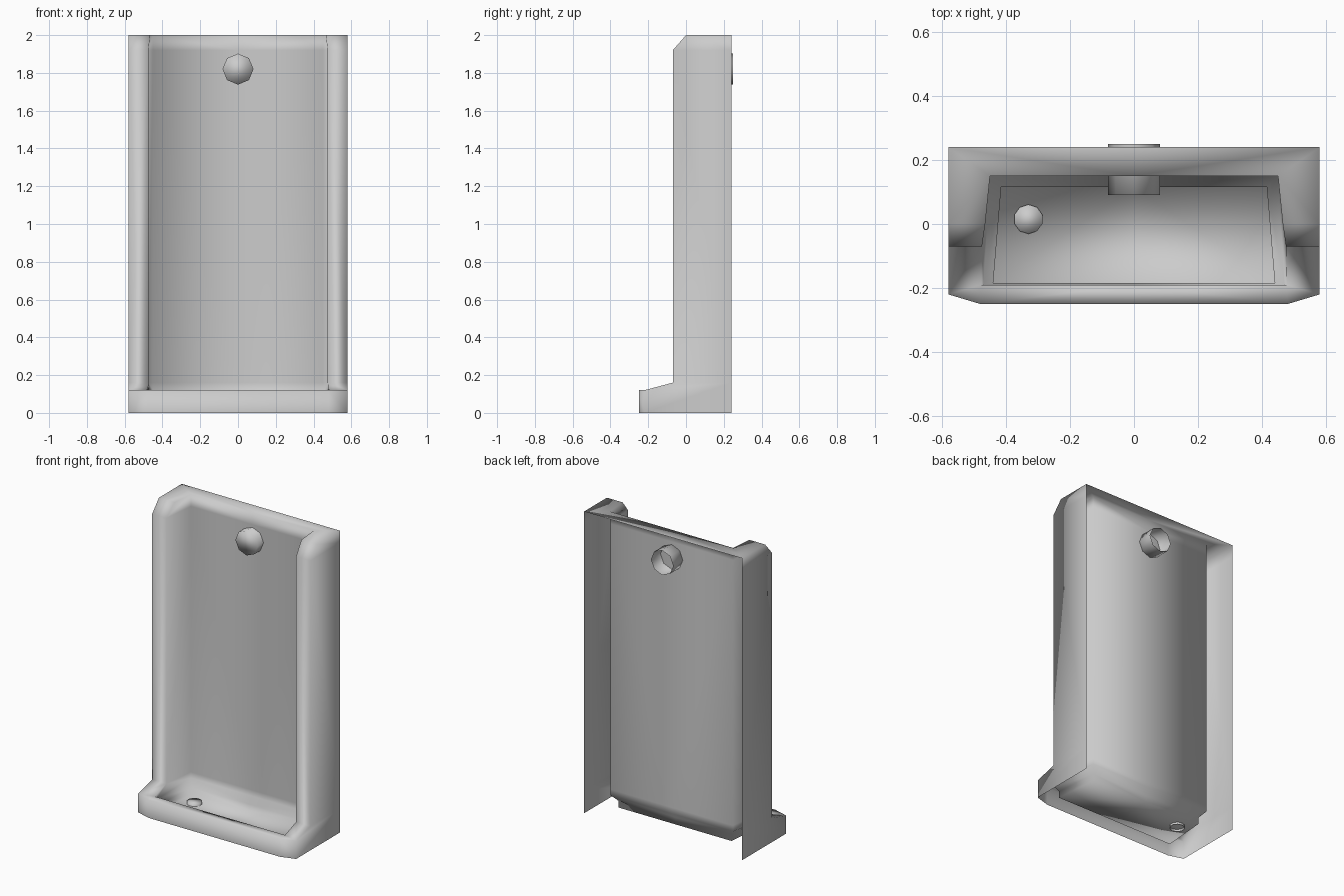
import bpy, bmesh, math
from mathutils import Matrix, Vector

if "Cube" in bpy.data.objects:
    bpy.data.objects.remove(bpy.data.objects["Cube"], do_unlink=True)

grey = bpy.data.materials.new("light_grey")
grey.use_nodes = True
colour = (0.6, 0.6, 0.6, 1)
grey.diffuse_color = colour
grey.node_tree.nodes["Principled BSDF"].inputs["Base Color"].default_value = colour


def add_object(name, bm, smooth=True):
    mesh = bpy.data.meshes.new(name)
    for f in bm.faces:
        f.smooth = smooth
    bm.to_mesh(mesh)
    bm.free()
    obj = bpy.data.objects.new(name, mesh)
    bpy.context.collection.objects.link(obj)
    mesh.materials.append(grey)
    return obj


# Half of the open-backed shell: named corner points
W = 0.58
points = {
    # outer side wall
    "o0": (W, .24, 0), "o1": (W, -.22, 0), "o2": (W, -.22, .12),
    "o3": (W, -.07, .16), "o4": (W, -.07, 1.92), "o5": (W, 0, 2), "o6": (W, .24, 2),
    # tray front
    "f0": (.48, -.25, 0), "f1": (.48, -.25, .12),
    "m0": (0, -.25, 0), "m1": (0, -.25, .12),
    # inner edge of the rim, and its centre line
    "r2": (.478, -.19, .12), "r3": (.475, -.07, .16), "r4": (.475, -.07, 1.92),
    "r5": (.465, 0, 2), "r6": (.45, .15, 2),
    "c2": (0, -.19, .12), "c6": (0, .15, 2), "ce": (0, .24, 2),
    # foot of the cavity walls
    "w2": (.47, -.19, .1), "w6": (.45, .15, .12),
    "v2": (0, -.19, .1), "v6": (0, .15, .12),
    # sunken floor: upper ring and bottom
    "b2": (.44, -.185, .08), "b6": (.415, .115, .08),
    "a2": (0, -.185, .08), "a6": (0, .115, .08),
    "g2": (.44, -.185, .035), "g6": (.415, .115, .035),
    "h2": (0, -.185, .035), "h6": (0, .115, .035),
}
faces = [
    "o0 o1 o2 o3 o4 o5 o6",                      # outer side
    "o1 f0 f1 o2", "f0 m0 m1 f1",                # tray front
    "f1 m1 c2 r2", "o2 f1 r2", "o2 r2 r3 o3",    # tray rim
    "o3 r3 r4 o4", "o4 r4 r5 o5", "o5 r5 r6 o6", # post
    "o6 r6 c6 ce",                               # top strip
    "r6 r5 r4 r3 r2 w2 w6",                      # cavity side
    "r6 w6 v6 c6", "r2 c2 v2 w2",                # back panel, front lip
    "w6 b6 a6 v6", "w2 b2 b6 w6", "w2 v2 a2 b2", # rounded foot
    "b6 g6 h6 a6", "b2 g2 g6 b6", "b2 a2 h2 g2", # floor step
    "g2 h2 h6 g6",                               # floor
]
bm = bmesh.new()
verts = {name: bm.verts.new(co) for name, co in points.items()}
for f in faces:
    bm.faces.new([verts[n] for n in f.split()])
bmesh.ops.recalc_face_normals(bm, faces=bm.faces)
bm.normal_update()
front = min(bm.faces, key=lambda f: f.calc_center_median().y)
if front.normal.y > 0:
    bmesh.ops.reverse_faces(bm, faces=bm.faces)
# Extra loops keep the soft shading close to the cavity ends
for z in (1.92, .16):
    bmesh.ops.bisect_plane(bm, geom=bm.verts[:] + bm.edges[:] + bm.faces[:],
                           plane_co=(0, 0, z), plane_no=(0, 0, 1), dist=1e-4)
shell = add_object("shell", bm)
mirror = shell.modifiers.new("Mirror", 'MIRROR')
mirror.merge_threshold = 0.001


def capped_tube(name, radius, start, end, sides):
    """Tube closed at its end and open at its start."""
    start, end = Vector(start), Vector(end)
    axis = end - start
    bm = bmesh.new()
    bmesh.ops.create_cone(bm, cap_ends=True, segments=sides, radius1=radius,
                          radius2=radius, depth=axis.length)
    bm.normal_update()
    bottom = [f for f in bm.faces if f.normal.z < -.9]
    bmesh.ops.delete(bm, geom=bottom, context='FACES_ONLY')
    turn = axis.to_track_quat('Z', 'Y').to_matrix().to_4x4()
    bm.transform(Matrix.Translation((start + end) / 2) @ turn)
    return add_object(name, bm)


capped_tube("water_inlet", .082, (0, .25, 1.82), (0, .09, 1.82), 8)
capped_tube("floor_drain", .046, (-.33, .015, .02), (-.33, .015, .05), 10)
